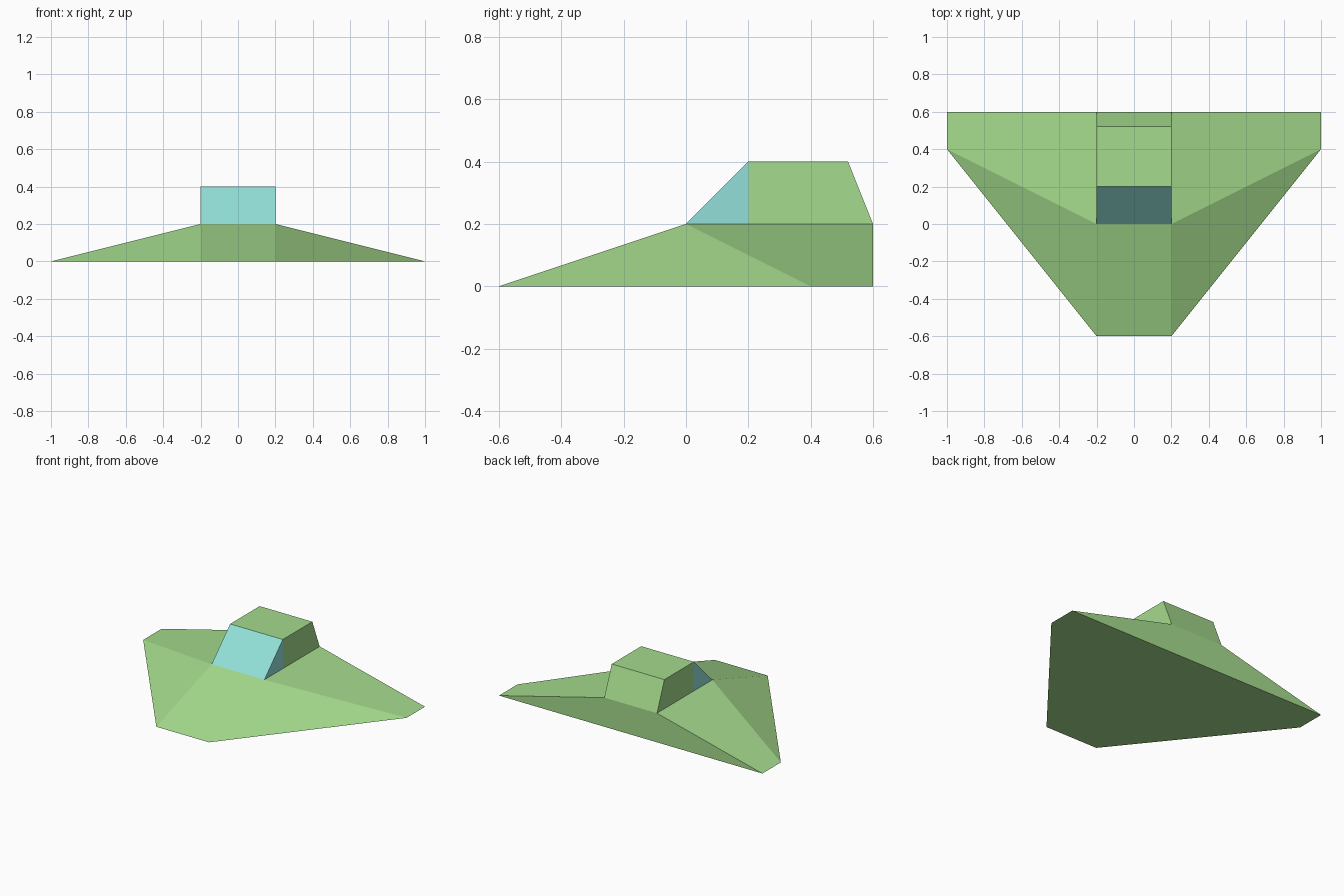
import bpy, bmesh

if "Cube" in bpy.data.objects:
    bpy.data.objects.remove(bpy.data.objects["Cube"])


def material(name, rgb):
    mat = bpy.data.materials.new(name)
    mat.diffuse_color = (*rgb, 1.0)
    mat.use_nodes = True
    mat.node_tree.nodes["Principled BSDF"].inputs["Base Color"].default_value = mat.diffuse_color
    return mat


GREEN = material("light green", (0.376, 0.708, 0.266))
GLASS = material("pale teal glass", (0.287, 0.745, 0.686))


def finish(bm, name, mats):
    bmesh.ops.recalc_face_normals(bm, faces=bm.faces[:])
    mesh = bpy.data.meshes.new(name)
    bm.to_mesh(mesh)
    bm.free()
    for mat in mats:
        mesh.materials.append(mat)
    obj = bpy.data.objects.new(name, mesh)
    bpy.context.collection.objects.link(obj)
    return obj


# Delta-wing hull: convex body over mirrored corner points
half_corners = [(0.2, -0.6, 0), (1, 0.4, 0), (1, 0.6, 0), (0.2, 0, 0.2), (0.2, 0.6, 0.2)]
bm = bmesh.new()
for x, y, z in half_corners:
    for side in (-1, 1):
        bm.verts.new((side * x, y, z))
bmesh.ops.convex_hull(bm, input=bm.verts[:])
bmesh.ops.dissolve_limit(bm, angle_limit=0.01, verts=bm.verts[:], edges=bm.edges[:])
finish(bm, "delta_wing_hull", [GREEN])

# Cabin: side profile extruded across, with the wedge ahead of y = 0.2 as glass
profile = [(0, 0.2), (0.6, 0.2), (0.52, 0.4), (0.2, 0.4)]
bm = bmesh.new()
face = bm.faces.new([bm.verts.new((-0.2, y, z)) for y, z in profile])
new = bmesh.ops.extrude_face_region(bm, geom=[face])["geom"]
bmesh.ops.translate(bm, vec=(0.4, 0, 0),
                    verts=[v for v in new if isinstance(v, bmesh.types.BMVert)])
bmesh.ops.bisect_plane(bm, geom=bm.verts[:] + bm.edges[:] + bm.faces[:], dist=1e-4,
                       plane_co=(0, 0.2, 0), plane_no=(0, 1, 0))
bmesh.ops.recalc_face_normals(bm, faces=bm.faces[:])
for f in bm.faces:
    f.material_index = 1 if f.calc_center_median().y < 0.199 else 0
# Open floor where the cabin sits on the hull
floor = [f for f in bm.faces if f.normal.z < -0.9]
bmesh.ops.delete(bm, geom=floor, context="FACES")
finish(bm, "cabin", [GREEN, GLASS])
